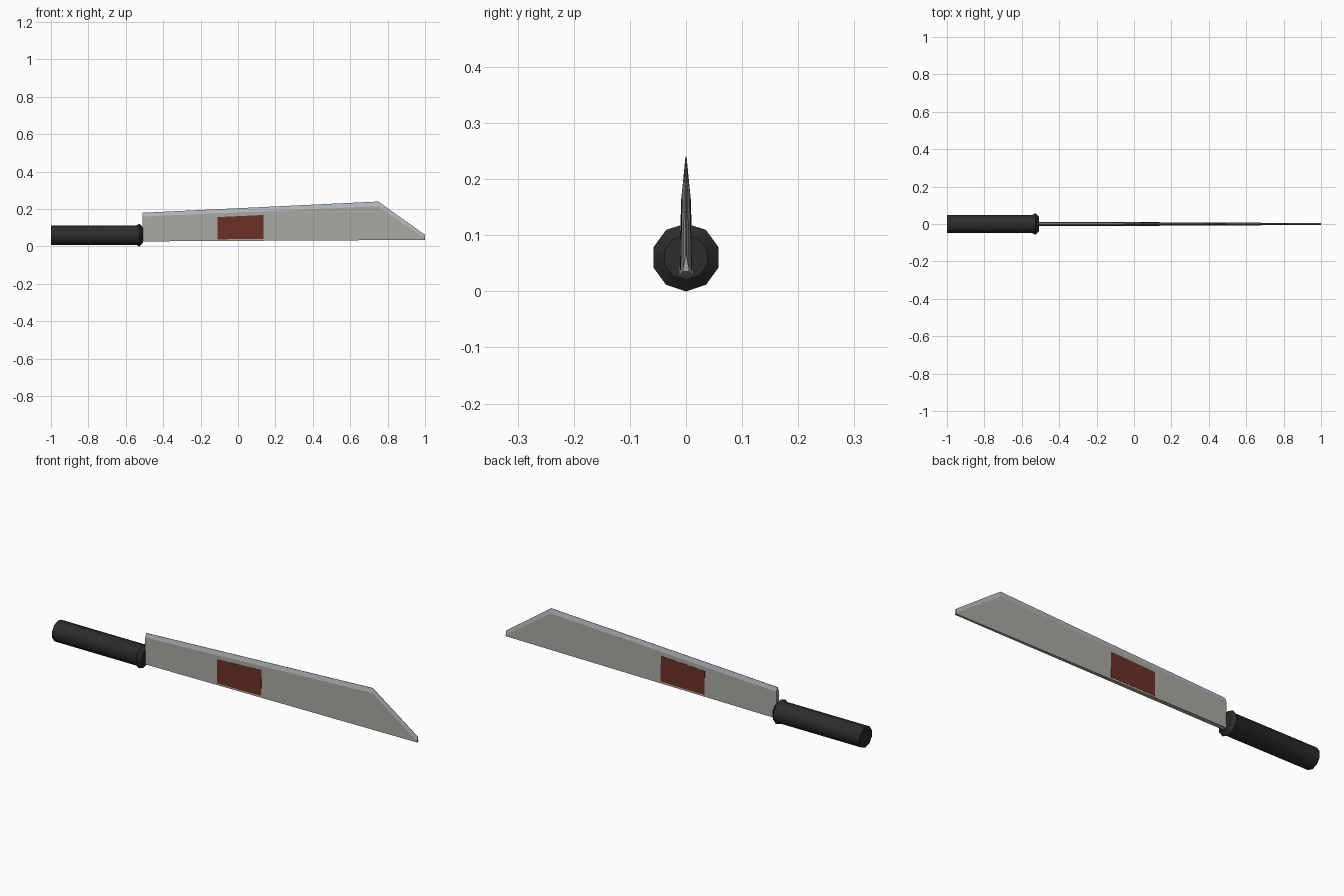
import bpy, bmesh, math

if "Cube" in bpy.data.objects:
    bpy.data.objects.remove(bpy.data.objects["Cube"])


def material(name, rgb):
    m = bpy.data.materials.new(name)
    m.diffuse_color = (*rgb, 1)
    m.use_nodes = True
    m.node_tree.nodes["Principled BSDF"].inputs["Base Color"].default_value = m.diffuse_color
    return m


steel = material("steel", (0.40, 0.39, 0.35))
edge_steel = material("edge_steel", (0.45, 0.48, 0.51))
grip_black = material("grip_black", (0.025, 0.025, 0.023))
panel_red = material("panel_red", (0.14, 0.03, 0.02))


def finish(bm, name, mats):
    bmesh.ops.recalc_face_normals(bm, faces=bm.faces[:])
    me = bpy.data.meshes.new(name)
    bm.to_mesh(me)
    bm.free()
    for m in mats:
        me.materials.append(m)
    ob = bpy.data.objects.new(name, me)
    bpy.context.collection.objects.link(ob)
    return ob


def half_thickness(x, z):
    # blade side is a plane thinning toward the tip and the upper edge
    return 0.0115 - 0.004 * (x + 0.51) - 0.02 * (z - 0.03)


# Blade: flat sides, ground bevel along the upper edge and slanted tip
flat = [(-0.51, 0.027), (-0.51, 0.160), (0.75, 0.215), (1.0, 0.041), (1.0, 0.035)]
ridge = [(-0.51, 0.180), (0.75, 0.240), (1.0, 0.062)]
bm = bmesh.new()
sides = [[bm.verts.new((x, s * half_thickness(x, z), z)) for x, z in flat] for s in (-1, 1)]
edges = [[bm.verts.new((x, s * 0.001, z)) for x, z in ridge] for s in (-1, 1)]
for side, edge in zip(sides, edges):
    bm.faces.new(side)
    for i in range(2):
        bm.faces.new((side[i + 1], side[i + 2], edge[i + 1], edge[i])).material_index = 1
(a, b), (ea, eb) = sides, edges
for i in range(2):
    bm.faces.new((ea[i], ea[i + 1], eb[i + 1], eb[i])).material_index = 1
bm.faces.new((a[0], a[4], b[4], b[0]))
bm.faces.new((a[0], a[1], ea[0], eb[0], b[1], b[0]))
bm.faces.new((a[4], a[3], ea[2], eb[2], b[3], b[4]))
finish(bm, "blade", [steel, edge_steel])

# Coloured panels lying on both blade sides
panel = [(-0.11, 0.038), (0.135, 0.040), (0.135, 0.168), (-0.11, 0.157)]
for s, name in ((-1, "front_panel"), (1, "back_panel")):
    bm = bmesh.new()
    inner, outer = [[bm.verts.new((x, s * (half_thickness(x, z) + d), z)) for x, z in panel]
                    for d in (-0.001, 0.001)]
    bm.faces.new(inner)
    bm.faces.new(outer)
    for i in range(4):
        j = (i + 1) % 4
        bm.faces.new((inner[i], inner[j], outer[j], outer[i]))
    finish(bm, name, [panel_red])

# Handle: ten-sided grip with a flared collar at the blade
profile = [(-1.0, 0.052), (-0.543, 0.052), (-0.526, 0.0605), (-0.508, 0.040)]
bm = bmesh.new()
rings = []
for x, r in profile:
    angles = [math.pi / 2 + math.tau * k / 10 for k in range(10)]
    rings.append([bm.verts.new((x, r * math.cos(t), 0.0605 + r * math.sin(t))) for t in angles])
for p, q in zip(rings, rings[1:]):
    for i in range(10):
        j = (i + 1) % 10
        bm.faces.new((p[i], p[j], q[j], q[i]))
bm.faces.new(rings[0])
bm.faces.new(rings[-1])
handle = finish(bm, "handle", [grip_black])
bpy.context.view_layer.objects.active = handle
handle.select_set(True)
bpy.ops.object.shade_smooth_by_angle(angle=math.radians(40))
